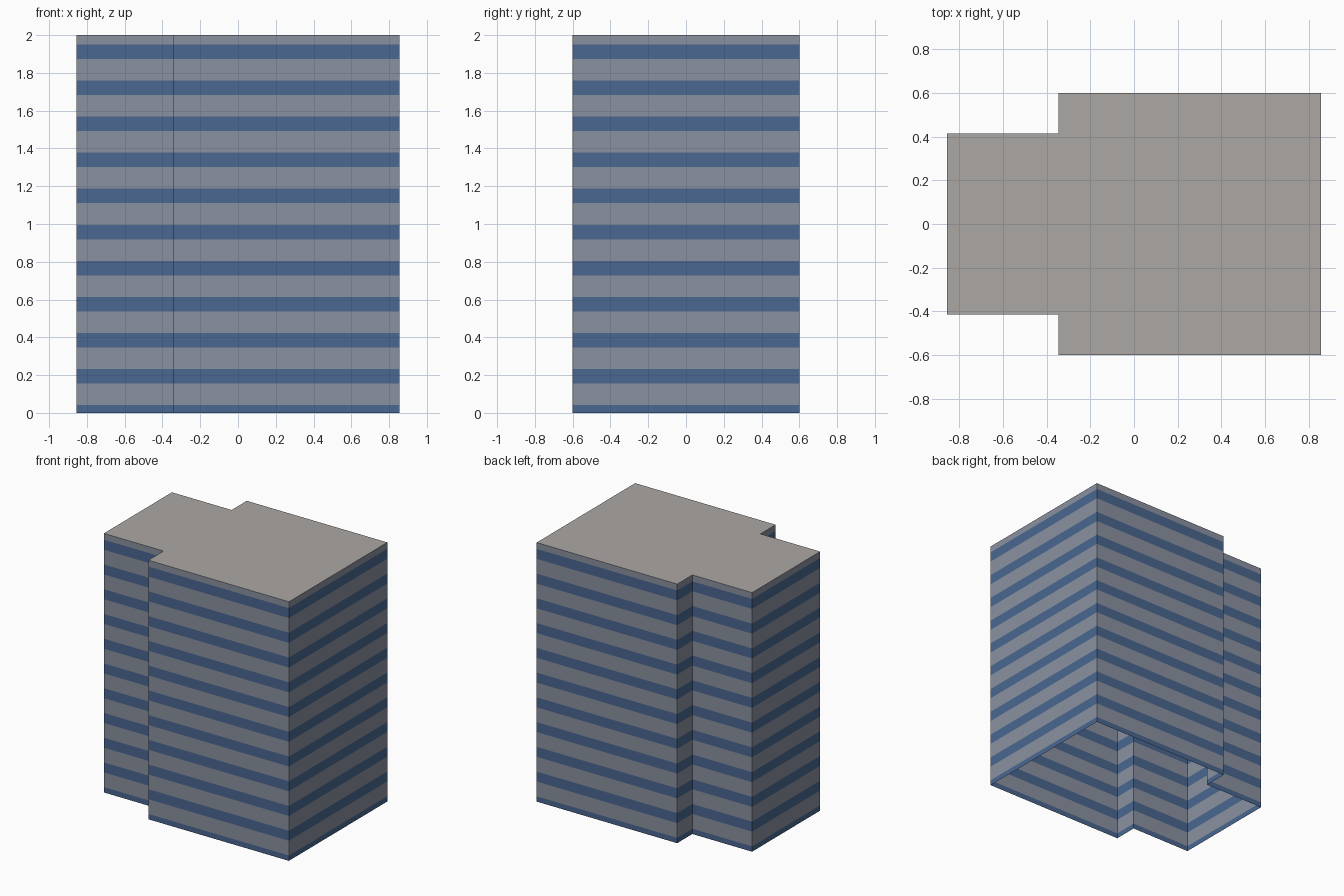
import bpy
import bmesh

if "Cube" in bpy.data.objects:
    bpy.data.objects.remove(bpy.data.objects["Cube"])


def material(name, rgb):
    m = bpy.data.materials.new(name)
    m.diffuse_color = (*rgb, 1.0)
    m.use_nodes = True
    m.node_tree.nodes["Principled BSDF"].inputs["Base Color"].default_value = m.diffuse_color
    return m


wall_grey = material("wall grey", (0.255, 0.285, 0.35))
window_blue = material("window blue", (0.067, 0.135, 0.28))
roof_grey = material("roof grey", (0.41, 0.39, 0.37))

# Footprint: wide block with a narrower wing on the left, counter-clockwise
half = [(-0.855, -0.415), (-0.345, -0.415), (-0.345, -0.6), (0.855, -0.6)]
outline = half + [(x, -y) for x, y in reversed(half)]
HEIGHT = 2.0

# Heights of the window band edges, from the roof down (the last band is cut by the ground)
FLOOR, BAND, FIRST = 0.191, 0.077, 1.951
levels = [HEIGHT]
for k in range(11):
    top = FIRST - FLOOR * k
    levels += [top, max(top - BAND, 0.0)]


def make_object(name, bm, mats):
    mesh = bpy.data.meshes.new(name)
    bm.to_mesh(mesh)
    bm.free()
    for m in mats:
        mesh.materials.append(m)
    obj = bpy.data.objects.new(name, mesh)
    bpy.context.collection.objects.link(obj)
    return obj


# Walls: open shell, alternating wall and window strips
bm = bmesh.new()
rings = [[bm.verts.new((x, y, z)) for x, y in outline] for z in levels]
n = len(outline)
for row, (upper, lower) in enumerate(zip(rings, rings[1:])):
    for i in range(n):
        j = (i + 1) % n
        face = bm.faces.new((lower[i], lower[j], upper[j], upper[i]))
        face.material_index = row % 2
make_object("banded_walls", bm, [wall_grey, window_blue])

# Flat roof; the underside stays open
bm = bmesh.new()
bm.faces.new([bm.verts.new((x, y, HEIGHT)) for x, y in outline])
make_object("flat_roof", bm, [roof_grey])
